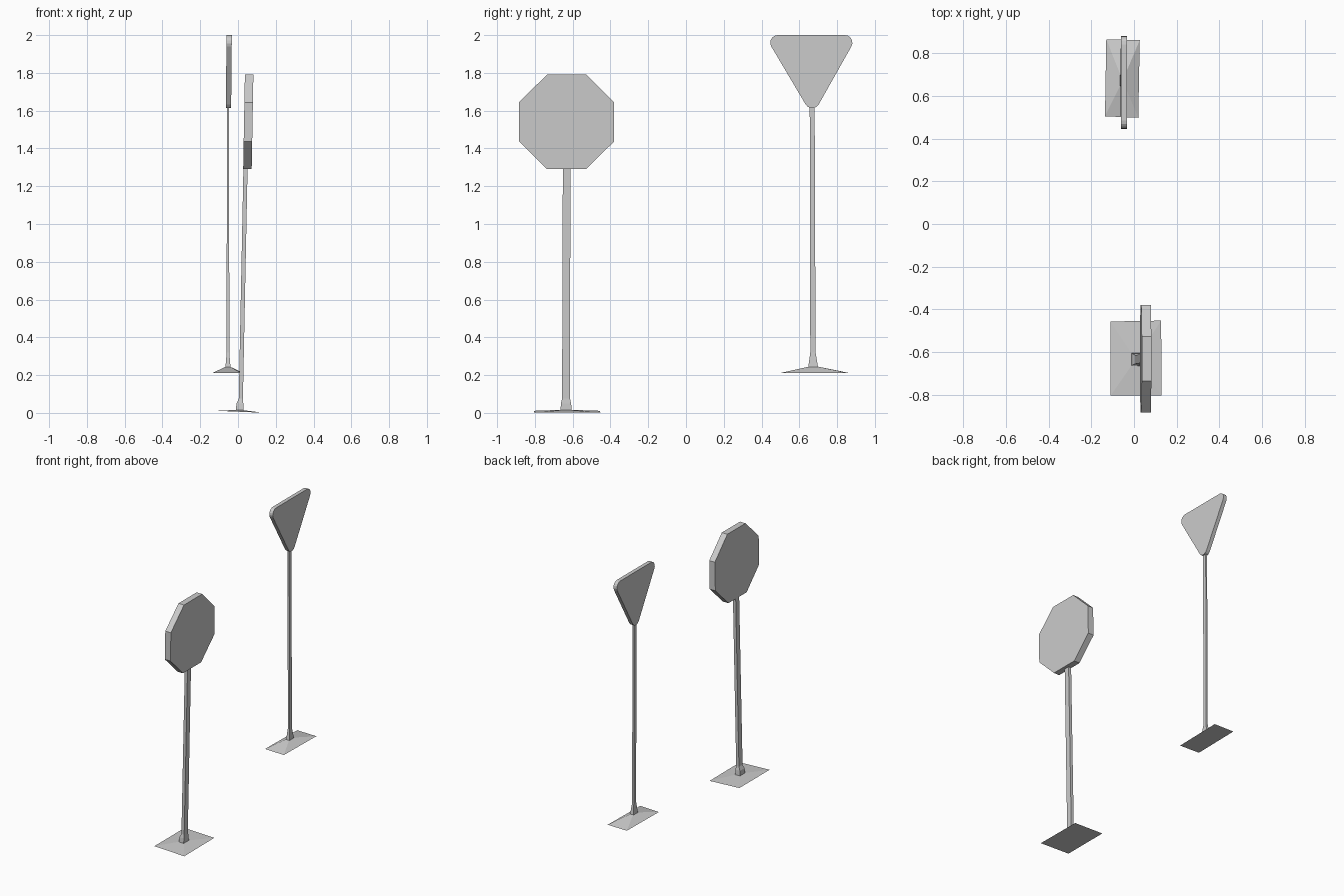
import bpy
import bmesh
from math import cos, sin, radians
from mathutils import Vector

cube = bpy.data.objects.get("Cube")
if cube:
    bpy.data.objects.remove(cube, do_unlink=True)

grey = bpy.data.materials.new("plain grey")
grey.use_nodes = True
GREY = (0.6, 0.6, 0.6, 1)
grey.diffuse_color = GREY
grey.node_tree.nodes["Principled BSDF"].inputs["Base Color"].default_value = GREY


def finish(bm, name):
    bmesh.ops.recalc_face_normals(bm, faces=bm.faces)
    mesh = bpy.data.meshes.new(name)
    bm.to_mesh(mesh)
    bm.free()
    mesh.materials.append(grey)
    obj = bpy.data.objects.new(name, mesh)
    bpy.context.collection.objects.link(obj)


def sign_plate(name, outline, x, thickness, lean=0):
    """Extrude a (y, z) outline along x, leaning with height."""
    bm = bmesh.new()
    mid = sum(z for y, z in outline) / len(outline)
    face = bm.faces.new([bm.verts.new((x + lean * (z - mid), y, z)) for y, z in outline])
    out = bmesh.ops.extrude_face_region(bm, geom=[face])
    verts = [v for v in out["geom"] if isinstance(v, bmesh.types.BMVert)]
    bmesh.ops.translate(bm, verts=verts, vec=(thickness, 0, 0))
    finish(bm, name)


def post(name, sections):
    """Loft rectangular sections given as (x, y, z, half x, half y)."""
    bm = bmesh.new()
    rings = [[bm.verts.new((x + sx * hx, y + sy * hy, z))
              for sx, sy in ((-1, -1), (1, -1), (1, 1), (-1, 1))]
             for x, y, z, hx, hy in sections]
    for low, high in zip(rings, rings[1:]):
        for i in range(4):
            j = (i + 1) % 4
            bm.faces.new((low[i], low[j], high[j], high[i]))
    bm.faces.new(rings[0])
    bm.faces.new(rings[-1])
    finish(bm, name)


def base(name, corners, apex):
    """Shallow pyramid with a flat underside."""
    bm = bmesh.new()
    ring = [bm.verts.new(c) for c in corners]
    top = bm.verts.new(apex)
    bm.faces.new(ring)
    for i in range(4):
        bm.faces.new((ring[i], ring[(i + 1) % 4], top))
    finish(bm, name)


# Octagonal sign, with a slightly leaning post
radius = 0.252 / cos(radians(22.5))
octagon = [(-0.632 + radius * cos(radians(22.5 + 45 * i)),
            1.541 + 0.99 * radius * sin(radians(22.5 + 45 * i))) for i in range(8)]
sign_plate("octagon_sign", octagon, 0.032, 0.045, 0.018)
post("octagon_post", [(0.008, -0.635, 0.008, 0.02, 0.03),
                      (0.01, -0.635, 0.05, 0.018, 0.027),
                      (0.015, -0.635, 0.075, 0.011, 0.021),
                      (0.04, -0.632, 1.31, 0.011, 0.02)])
base("octagon_base", [(-0.11, -0.805, 0.011), (0.13, -0.803, 0.001),
                      (0.127, -0.453, 0.001), (-0.11, -0.457, 0.011)],
     (0.008, -0.635, 0.017))

# Downward triangle sign with rounded corners
r = 0.04
triangle = []
for cy, cz, start in ((0.841, 1.96, 90), (0.668, 1.653, -30), (0.486, 1.96, -150)):
    for i in range(6):
        a = radians(start - 24 * i)
        triangle.append((cy + r * cos(a), cz + r * sin(a)))
sign_plate("triangle_sign", triangle, -0.062, 0.028, 0.01)
post("triangle_post", [(-0.053, 0.673, 0.235, 0.014, 0.027),
                       (-0.053, 0.672, 0.32, 0.007, 0.014),
                       (-0.053, 0.668, 1.63, 0.006, 0.013)])
base("triangle_base", [(-0.136, 0.505, 0.211), (0.02, 0.498, 0.211),
                       (0.027, 0.862, 0.211), (-0.13, 0.866, 0.211)],
     (-0.053, 0.673, 0.25))
